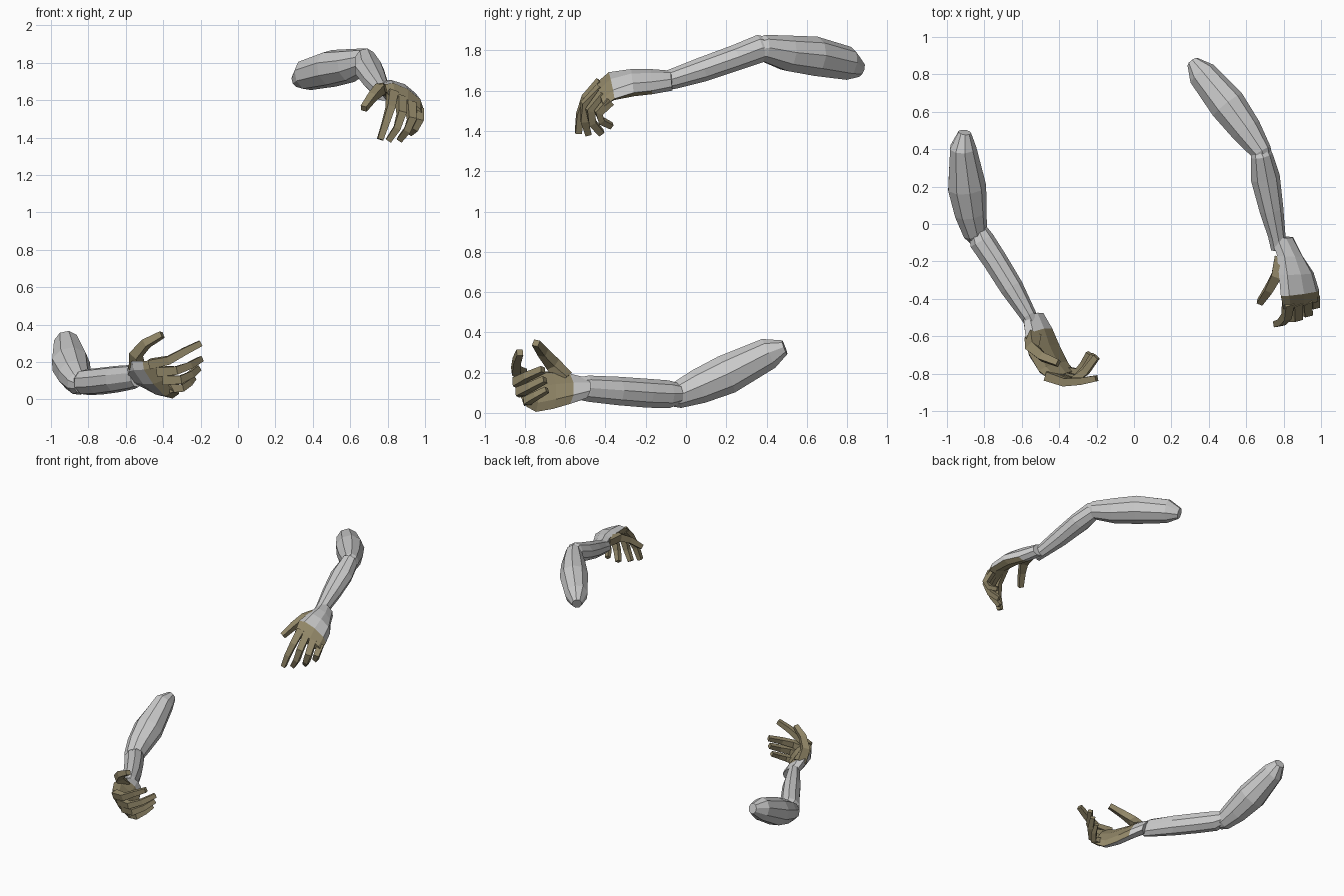
import bpy, bmesh, math
from mathutils import Vector as V

if "Cube" in bpy.data.objects:
    bpy.data.objects.remove(bpy.data.objects["Cube"])


def material(name, rgb):
    m = bpy.data.materials.new(name)
    m.diffuse_color = (*rgb, 1)
    m.use_nodes = True
    m.node_tree.nodes["Principled BSDF"].inputs["Base Color"].default_value = m.diffuse_color
    return m


SLEEVE = material("pale grey", (0.6, 0.6, 0.6))
SKIN = material("olive", (0.29, 0.245, 0.14))


def loft(name, rings, rule=None, mats=(SLEEVE, SKIN)):
    """Skin a list of equal rings, cap both ends, colour faces by rule(face, segment)."""
    bm = bmesh.new()
    rows = [[bm.verts.new(p) for p in ring] for ring in rings]
    n = len(rows[0])
    seg = {}
    for i in range(len(rows) - 1):
        for j in range(n):
            k = (j + 1) % n
            f = bm.faces.new((rows[i][j], rows[i][k], rows[i + 1][k], rows[i + 1][j]))
            seg[f] = i
    seg[bm.faces.new(rows[0][::-1])] = 0
    seg[bm.faces.new(rows[-1])] = len(rows) - 1
    bmesh.ops.recalc_face_normals(bm, faces=bm.faces)
    for f, i in seg.items():
        f.material_index = rule(f, i) if rule else 0
    me = bpy.data.meshes.new(name)
    bm.to_mesh(me)
    bm.free()
    for m in mats:
        me.materials.append(m)
    ob = bpy.data.objects.new(name, me)
    bpy.context.collection.objects.link(ob)


def ring(c, u, v, n, start=0.0):
    return [c + u * math.cos(start + math.tau * k / n) + v * math.sin(start + math.tau * k / n)
            for k in range(n)]


def limb(name, stations):
    """Stations are x, y, z, half width, half height."""
    pts = [V(s[:3]) for s in stations]
    rings = []
    for i, s in enumerate(stations):
        t = (pts[min(i + 1, len(pts) - 1)] - pts[max(i - 1, 0)]).normalized()
        side = t.cross(V((0, 0, 1))).normalized()
        rings.append(ring(pts[i], side * s[3], side.cross(t) * s[4], 9, 0.3))
    loft(name, rings)


def hand(name, sections, palm_dir):
    """Sections are thumb edge, little finger edge, half thickness."""
    palm_dir = V(palm_dir).normalized()
    rings = []
    for a, b, th in sections:
        a, b = V(a), V(b)
        u = (b - a) / 2
        v = palm_dir - u * (palm_dir.dot(u) / u.length_squared)
        rings.append(ring((a + b) / 2, u, v.normalized() * th, 8))
    last = len(sections) - 2
    loft(name, rings, lambda f, i: int(i >= last or (i > 0 and f.normal.dot(palm_dir) > 0.25)))


def finger(name, path, across, r0=0.027, r1=0.017):
    """Square tapered finger following a bent path."""
    pts = [V(p) for p in path]
    rings = []
    for i, p in enumerate(pts):
        t = (pts[min(i + 1, len(pts) - 1)] - pts[max(i - 1, 0)]).normalized()
        w = V(across)
        w = (w - t * w.dot(t)).normalized()
        r = (r0 + (r1 - r0) * i / (len(pts) - 1)) * 1.3
        rings.append(ring(p, w * r, t.cross(w) * r, 4, math.pi / 4))
    loft(name, rings, mats=(SKIN,))


# Raised arm
limb("raised_upper_arm", [
    (.315, .865, 1.705, .035, .04), (.365, .80, 1.735, .08, .085), (.50, .635, 1.77, .10, .10),
    (.60, .50, 1.785, .085, .09), (.68, .385, 1.81, .058, .068), (.70, .33, 1.80, .045, .05)])
limb("raised_forearm", [
    (.66, .43, 1.815, .04, .045), (.68, .37, 1.81, .06, .07), (.70, .25, 1.765, .08, .065),
    (.733, .08, 1.705, .066, .062), (.762, -.06, 1.66, .048, .052), (.775, -.13, 1.64, .045, .045)])
hand("raised_hand", [
    ((.735, -.07, 1.68), (.85, -.07, 1.62), .045), ((.765, -.17, 1.69), (.90, -.17, 1.60), .052),
    ((.775, -.27, 1.69), (.96, -.26, 1.59), .052), ((.785, -.385, 1.685), (.99, -.355, 1.56), .042),
    ((.80, -.455, 1.635), (.99, -.41, 1.52), .028)], (-.5, .1, -.85))
ACROSS_A = (.85, .1, -.5)
finger("raised_thumb", [(.79, -.18, 1.66), (.76, -.28, 1.66), (.72, -.35, 1.62), (.672, -.42, 1.555)],
       (.3, .8, -.2), .034, .018)
finger("raised_index_finger", [(.825, -.42, 1.64), (.815, -.495, 1.56), (.79, -.525, 1.48),
                               (.76, -.535, 1.39)], ACROSS_A)
finger("raised_middle_finger", [(.87, -.42, 1.61), (.875, -.50, 1.53), (.85, -.505, 1.45),
                                (.805, -.485, 1.385)], ACROSS_A)
finger("raised_ring_finger", [(.92, -.41, 1.58), (.93, -.475, 1.50), (.905, -.465, 1.44),
                              (.865, -.42, 1.39)], ACROSS_A)
finger("raised_little_finger", [(.965, -.38, 1.55), (.97, -.435, 1.49), (.95, -.42, 1.45),
                                (.92, -.37, 1.425)], ACROSS_A, .024, .015)

# Lowered arm
limb("lowered_upper_arm", [
    (-.905, .49, .325, .035, .038), (-.915, .41, .295, .072, .08), (-.895, .20, .19, .105, .10),
    (-.875, .06, .13, .088, .088), (-.85, -.05, .085, .066, .066), (-.835, -.085, .075, .045, .045)])
limb("lowered_forearm", [
    (-.845, -.01, .095, .045, .045), (-.815, -.09, .092, .07, .07), (-.745, -.195, .097, .067, .073),
    (-.655, -.34, .108, .064, .072), (-.565, -.49, .12, .045, .066), (-.54, -.54, .12, .04, .055)])
hand("lowered_hand", [
    ((-.59, -.51, .165), (-.485, -.49, .075), .045), ((-.58, -.60, .195), (-.435, -.575, .045), .05),
    ((-.565, -.69, .205), (-.395, -.66, .02), .05), ((-.51, -.785, .205), (-.35, -.745, .005), .04),
    ((-.445, -.835, .21), (-.315, -.79, .03), .028)], (.7, .6, .45))
ACROSS_B = (-.4, -.1, .9)
finger("lowered_thumb", [(-.54, -.60, .17), (-.545, -.66, .24), (-.49, -.71, .30), (-.405, -.745, .347)],
       (.3, .8, -.2), .036, .018)
finger("lowered_index_finger", [(-.47, -.81, .19), (-.37, -.845, .21), (-.28, -.84, .26),
                                (-.20, -.825, .30)], ACROSS_B)
finger("lowered_middle_finger", [(-.43, -.815, .15), (-.33, -.84, .155), (-.26, -.79, .18),
                                 (-.20, -.71, .215)], ACROSS_B)
finger("lowered_ring_finger", [(-.40, -.81, .105), (-.31, -.825, .105), (-.255, -.77, .13),
                               (-.215, -.70, .165)], ACROSS_B)
finger("lowered_little_finger", [(-.365, -.785, .06), (-.30, -.79, .06), (-.265, -.745, .085),
                                 (-.24, -.69, .115)], ACROSS_B, .024, .015)
